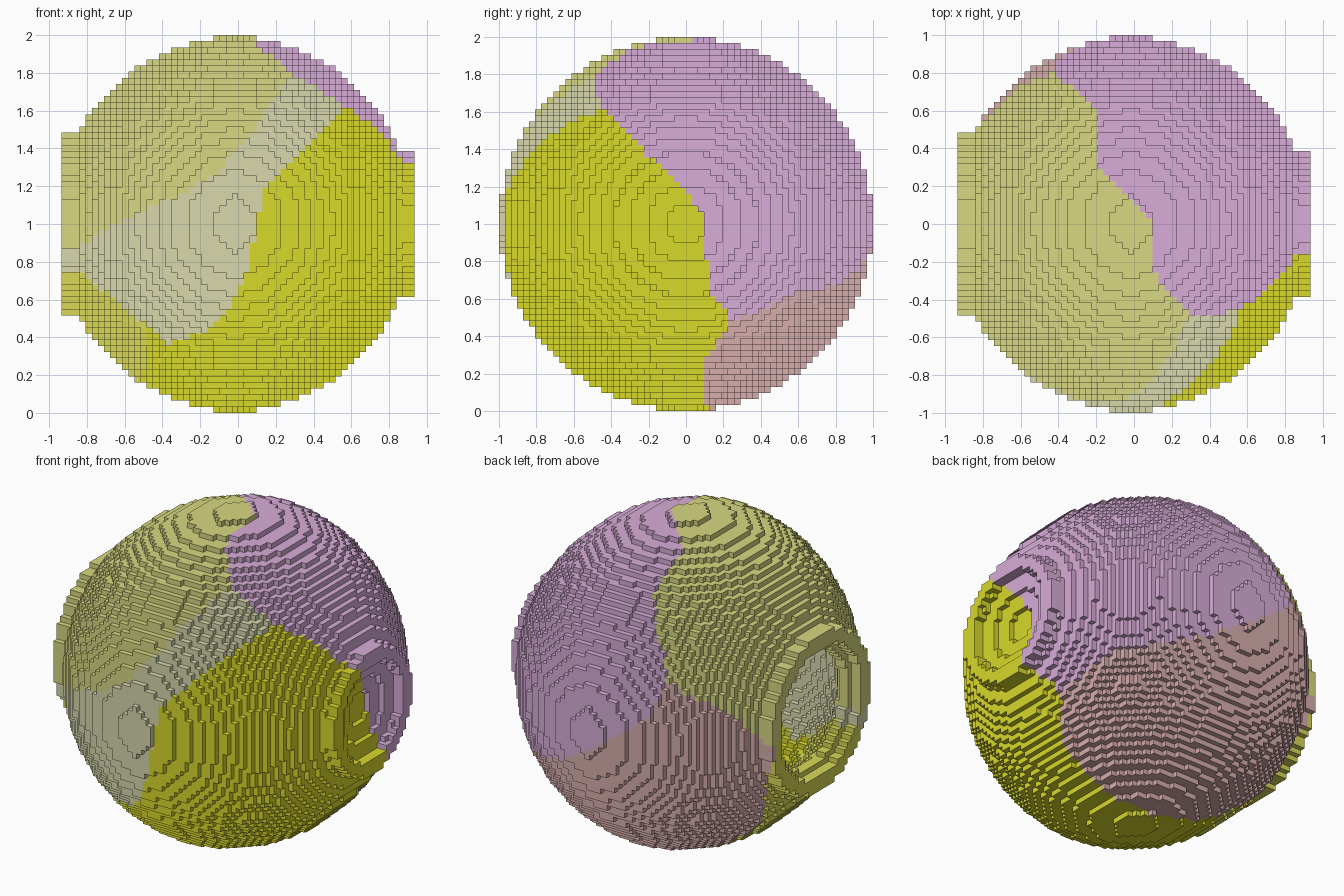
import bpy, bmesh, math
from mathutils import Vector
from mathutils.kdtree import KDTree

if "Cube" in bpy.data.objects:
    bpy.data.objects.remove(bpy.data.objects["Cube"], do_unlink=True)

CELL = 2 / 62  # edge of one block


def linear(c):
    c /= 255
    return c / 12.92 if c <= 0.04045 else ((c + 0.055) / 1.055) ** 2.4


# Materials, keyed by a letter used in the seam list
PALETTE = {
    "K": ("khaki", (216, 216, 130)),
    "P": ("lilac", (216, 173, 216)),
    "Y": ("yellow", (216, 216, 43)),
    "G": ("grey_green", (216, 216, 173)),
    "R": ("dusty_rose", (216, 173, 173)),
    "O": ("olive", (216, 216, 87)),
}
LETTERS = list(PALETTE)
materials = []
for name, rgb in PALETTE.values():
    m = bpy.data.materials.new(name)
    col = (*[linear(c) for c in rgb], 1)
    m.diffuse_color = col
    m.use_nodes = True
    bsdf = m.node_tree.nodes["Principled BSDF"]
    bsdf.inputs["Base Color"].default_value = col
    bsdf.inputs["Roughness"].default_value = 0.8
    materials.append(m)

# Corners where three colour patches meet, as directions from the centre
KPR, KPG, PGY = (-.44, .8, .35), (.29, -.48, .78), (.57, -.45, .62)
PYR, GYO, GKO = (.79, .27, -.55), (-.48, -.66, -.58), (-.93, -.3, -.18)
YOR, KOR = (-.5, .2, -.84), (-.9, .44, -.05)

# Seams: colour on the left, colour on the right, path seen from outside
SEAMS = [
    ("P", "K", [KPR, (-.2, .6, .77), (-.2, .33, .92), (-.06, .17, .98),
                (.09, .03, 1), (.12, -.28, .95), KPG]),
    ("G", "K", [KPG, (.08, -.83, .5), (-.1, -.95, .28), (-.3, -.94, .17),
                (-.6, -.8, .03), GKO]),
    ("Y", "G", [PGY, (.3, -.88, .36), (.14, -.96, .2), (.1, -.99, 0),
                (.06, -.97, -.25), (-.05, -.89, -.45), (-.2, -.78, -.6),
                (-.38, -.66, -.64), GYO]),
    ("O", "G", [GYO, (-.7, -.62, -.4), GKO]),
    ("P", "G", [KPG, PGY]),
    ("P", "Y", [PGY, (.9, -.2, .37), (.97, .02, .18), (.98, .1, .08),
                (.98, .12, -.1), (.9, .13, -.38), PYR]),
    ("P", "R", [PYR, (.67, .64, -.38), (.25, .92, -.27), (-.36, .92, .13), KPR]),
    ("R", "Y", [PYR, (.65, .12, -.75), (.32, .1, -.94), (-.13, .15, -.97), YOR]),
    ("R", "O", [YOR, (-.69, .25, -.68), (-.85, .4, -.35), KOR]),
    ("R", "K", [KOR, (-.72, .65, .2), KPR]),
    ("Y", "O", [GYO, (-.5, -.4, -.77), YOR]),
    ("O", "K", [GKO, (-.98, .1, -.12), KOR]),
]

# Colour markers placed on both sides of every seam
markers = []
for left, right, path in SEAMS:
    pts = [Vector(p).normalized() for p in path]
    for a, b in zip(pts, pts[1:]):
        n = max(2, math.ceil((b - a).length / 0.05))
        for k in range(n):
            p = a.lerp(b, (k + 0.5) / n).normalized()
            side = p.cross(b - a).normalized() * 0.04
            markers += [(p + side, left), (p - side, right)]
tree = KDTree(len(markers))
for k, (p, _) in enumerate(markers):
    tree.insert(p, k)
tree.balance()


def block_colour(i, y, z):
    _, k, _ = tree.find(Vector((i - 0.5, y, z)).normalized())
    return LETTERS.index(markers[k][1])


# Radius removed from each layer of the stepped dent
DENT = {26: 3.4, 27: 6.4, 28: 9.2, 29: 9.4}


def part_at(i, y, z):
    """Name of the part that fills this cell, or None."""
    r = math.hypot(y, z)
    d = math.hypot(abs(i) + 1.3, r)            # ball slightly flattened in x
    if i < -15 and r < (12.4 if i < -26 else 11.3):   # round opening
        return None
    if r < DENT.get(i, 0):
        return None
    if i >= 28:
        return "dent_rim" if r < 11.8 else None
    if d < 30.86:
        backing = i > 21 and r < 13            # wall behind the dent
        return "hollow_ball" if d > 28 or backing else None
    if i <= -24 and r < 15.1:                  # collar around the opening
        return "opening_collar"
    return None


cells = {}
for i in range(-28, 30):
    for j in range(-31, 31):
        for k in range(-31, 31):
            part = part_at(i, j + 0.5, k + 0.5)
            if part:
                cells[i, j, k] = part

# Corner offsets of each of the six block faces, wound outwards
FACES = []
for axis in range(3):
    u, v = (axis + 1) % 3, (axis + 2) % 3
    for s in (0, 1):
        quad = []
        for du, dv in ((0, 0), (1, 0), (1, 1), (0, 1)):
            c = [0, 0, 0]
            c[axis], c[u], c[v] = s, du, dv
            quad.append(tuple(c))
        step = [0, 0, 0]
        step[axis] = 1 if s else -1
        FACES.append((tuple(step), quad if s else quad[::-1]))


def build(name):
    bm = bmesh.new()
    verts = {}

    def vert(key):
        if key not in verts:
            x, y, z = key
            verts[key] = bm.verts.new(((x - 1) * CELL, y * CELL, z * CELL + 1))
        return verts[key]

    for (i, j, k), part in cells.items():
        if part != name:
            continue
        colour = None
        for (a, b, c), quad in FACES:
            if (i + a, j + b, k + c) in cells:
                continue
            if colour is None:
                colour = block_colour(i, j + 0.5, k + 0.5)
            f = bm.faces.new([vert((i + p, j + q, k + r)) for p, q, r in quad])
            f.material_index = colour
    mesh = bpy.data.meshes.new(name)
    bm.to_mesh(mesh)
    bm.free()
    for m in materials:
        mesh.materials.append(m)
    bpy.context.scene.collection.objects.link(bpy.data.objects.new(name, mesh))


for part_name in ("hollow_ball", "opening_collar", "dent_rim"):
    build(part_name)
